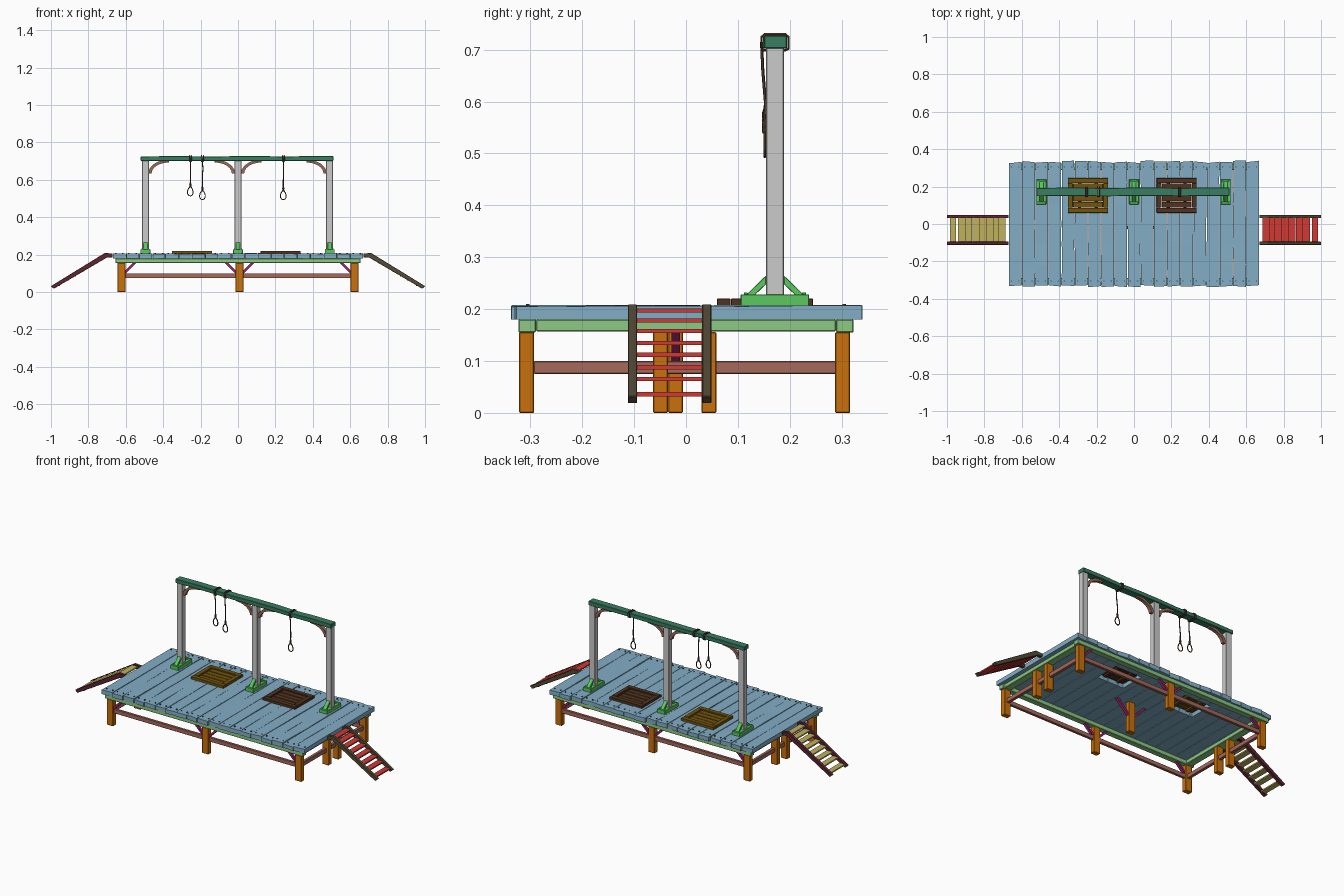
import bpy, bmesh, math, random
from mathutils import Vector

if "Cube" in bpy.data.objects:
    bpy.data.objects.remove(bpy.data.objects["Cube"])
random.seed(4)


def material(name, rgb):
    m = bpy.data.materials.new(name)
    m.diffuse_color = (*[(c / 255) ** 2.2 for c in rgb], 1)
    m.use_nodes = True
    m.node_tree.nodes["Principled BSDF"].inputs["Base Color"].default_value = m.diffuse_color
    return m


def finish(name, bm, mat=None, bevel=0.0):
    bmesh.ops.recalc_face_normals(bm, faces=bm.faces[:])
    me = bpy.data.meshes.new(name)
    bm.to_mesh(me)
    bm.free()
    ob = bpy.data.objects.new(name, me)
    bpy.context.collection.objects.link(ob)
    if mat:
        me.materials.append(mat)
    if bevel:
        b = ob.modifiers.new("bevel", 'BEVEL')
        b.width, b.segments = bevel, 1
    return ob


def loft(bm, rings):
    """Skin closed rings of equal size and cap both ends."""
    vs = [[bm.verts.new(p) for p in r] for r in rings]
    n = len(vs[0])
    for a, b in zip(vs, vs[1:]):
        for i in range(n):
            bm.faces.new((a[i], a[(i + 1) % n], b[(i + 1) % n], b[i]))
    bm.faces.new(vs[0][::-1])
    bm.faces.new(vs[-1])


def box(bm, x0, x1, y0, y1, z0, z1):
    loft(bm, [[(x0, y0, z), (x1, y0, z), (x1, y1, z), (x0, y1, z)] for z in (z0, z1)])


def prism_y(bm, pts, y0, y1):      # xz profile pushed along y
    loft(bm, [[(x, y, z) for x, z in pts] for y in (y0, y1)])


def prism_x(bm, pts, x0, x1):      # yz profile pushed along x
    loft(bm, [[(x, y, z) for y, z in pts] for x in (x0, x1)])


BLUE = material("deck_blue", (130, 172, 196))
LIME = material("frame_green", (140, 200, 130))
ORANGE = material("leg_orange", (200, 112, 20))
SALMON = material("stretcher_salmon", (165, 105, 92))
MAGENTA = material("brace_magenta", (150, 40, 110))
GREEN = material("foot_green", (90, 200, 95))
TEAL = material("crossbeam_green", (60, 125, 98))
BROWN = material("arch_brown", (150, 105, 90))
ROPE = material("rope_brown", (85, 66, 50))

# Deck planks, slightly warped, with uneven ends
N, HALF = 19, 0.67
W = 2 * HALF / N
bm, nails = bmesh.new(), bmesh.new()
for i in range(N):
    x0, x1 = -HALF + i * W + 0.0015, -HALF + (i + 1) * W - 0.0015
    ya, yb = -0.328 - random.uniform(0, 0.008), 0.327 + random.uniform(0, 0.012)
    dz = random.uniform(-0.002, 0.001)
    rings = []
    for k in range(7):
        y = ya + (yb - ya) * k / 6
        j = [random.uniform(-0.0012, 0.0012) for _ in range(4)]
        s = random.uniform(-0.004, 0.004) if k in (0, 6) else 0
        t = 0.206 + dz
        rings.append([(x0 + j[0], y - s, 0.18), (x1 + j[1], y + s, 0.18),
                      (x1 + j[1], y + s, t + j[2]), (x0 + j[0], y - s, t + j[3])])
    loft(bm, rings)
    for nx in (x0 + 0.014, x1 - 0.014):
        for ny in (-0.305, 0.305):
            c = [(nx + 0.004 * math.cos(a * math.pi / 3), ny + 0.004 * math.sin(a * math.pi / 3)) for a in range(6)]
            loft(nails, [[(*p, z) for p in c] for z in (0.2, 0.2095)])
deck = finish("deck_planks", bm, BLUE)
finish("deck_nails", nails, material("nail_dark", (70, 80, 90)))

# Hatch openings cut through the deck
HATCHES = [(-0.246, "left", (112, 84, 22)), (0.228, "right", (82, 54, 36))]
bm = bmesh.new()
for cx, _, _ in HATCHES:
    box(bm, cx - 0.088, cx + 0.088, 0.078, 0.227, 0.1, 0.3)
cutter = finish("hatch_cutter", bm)
cutter.hide_render = True
cutter.hide_viewport = True
cut = deck.modifiers.new("hatches", 'BOOLEAN')
cut.object, cut.operation, cut.solver = cutter, 'DIFFERENCE', 'EXACT'

# Trapdoors: raised frame, inner boards and a batten
for cx, side, rgb in HATCHES:
    bm = bmesh.new()
    w, y0, y1, f = 0.107, 0.06, 0.245, 0.026
    box(bm, cx - w, cx + w, y0, y0 + f, 0.204, 0.22)
    box(bm, cx - w, cx + w, y1 - f, y1, 0.204, 0.22)
    for s in (-1, 1):
        xs = sorted((cx + s * w, cx + s * (w - f)))
        box(bm, *xs, y0 + f + 0.001, y1 - f - 0.001, 0.204, 0.2205)
    h = (y1 - y0 - 2 * f) / 4
    for k in range(4):
        ya = y0 + f + k * h
        box(bm, cx - w + f + 0.002, cx + w - f - 0.002, ya + 0.0015, ya + h - 0.0015, 0.203, 0.213 + 0.001 * (k % 2))
    for s in (-1, 1):
        box(bm, cx + s * 0.045 - 0.009, cx + s * 0.045 + 0.009, y0 + f, y1 - f, 0.192, 0.203)
    finish(side + "_trapdoor", bm, material(side + "_trapdoor", rgb), 0.001)

# Perimeter frame under the deck
bm = bmesh.new()
for s in (-1, 1):
    box(bm, -0.655, 0.655, *sorted((s * 0.289, s * 0.323)), 0.155, 0.18)
    box(bm, *sorted((s * 0.602, s * 0.645)), -0.289, 0.289, 0.157, 0.18)
finish("deck_frame", bm, LIME, 0.002)

# Legs: corners, mid sides, centre and stair supports
bm = bmesh.new()
spots = [(x, y) for x in (-0.623, 0.008, 0.623) for y in (-0.307, 0.302)]
spots += [(0.008, -0.02)] + [(s * 0.623, y) for s in (-1, 1) for y in (-0.049, 0.044)]
for x, y in spots:
    top = 0.18 if y == -0.02 else 0.156
    box(bm, x - 0.021, x + 0.021, y - 0.0145, y + 0.0145, 0, top)
finish("legs", bm, ORANGE, 0.002)

# Stretchers between the legs
bm = bmesh.new()
for s in (-1, 1):
    box(bm, -0.602, 0.602, s * 0.304 - 0.008, s * 0.304 + 0.008, 0.075, 0.1)
    box(bm, s * 0.62 - 0.009, s * 0.62 + 0.009, -0.293, 0.29, 0.075, 0.1)
finish("stretchers", bm, SALMON, 0.0015)

# Diagonal leg braces
bm = bmesh.new()
for y in (-0.307, -0.02, 0.302):
    joints = [(0.029, 1), (-0.013, -1)]
    if y != -0.02:
        joints += [(-0.602, 1), (0.602, -1)]
    for x, d in joints:
        up = 0.02 if y == -0.02 else 0
        prism_y(bm, [(x, 0.098), (x, 0.116), (x + d * (0.042 + up), 0.158 + up), (x + d * (0.06 + up), 0.158 + up)],
                y - 0.008, y + 0.008)
finish("leg_braces", bm, MAGENTA)

# Uprights with feet, foot struts and arched top braces
YC = 0.1715
posts, feet, arches = bmesh.new(), bmesh.new(), bmesh.new()
for x, dirs in ((-0.495, (1,)), (0.0, (-1, 1)), (0.49, (-1,))):
    box(posts, x - 0.0185, x + 0.0185, YC - 0.017, YC + 0.017, 0.206, 0.706)
    box(feet, x - 0.026, x + 0.026, YC - 0.066, YC + 0.066, 0.205, 0.228)
    for s in (-1, 1):
        prism_x(feet, [(YC + s * a, z) for a, z in ((0.017, 0.265), (0.017, 0.248), (0.039, 0.227), (0.056, 0.227))],
                x - 0.011, x + 0.011)
        for nx in (-0.017, 0.017):
            box(feet, x + nx - 0.004, x + nx + 0.004, YC + s * 0.056 - 0.004, YC + s * 0.056 + 0.004, 0.227, 0.232)
    for d in dirs:
        rings = []
        for k in range(7):
            a = math.pi / 2 * k / 6
            c, s = math.cos(a), math.sin(a)
            pi, po = [(x + d * (0.125 - rx * c), 0.635 + rz * s) for rx, rz in ((0.092, 0.058), (0.109, 0.073))]
            rings.append([(p[0], y, p[1]) for p, y in ((pi, YC - 0.01), (po, YC - 0.01), (po, YC + 0.01), (pi, YC + 0.01))])
        loft(arches, rings)
finish("uprights", posts, None, 0.002)
finish("upright_feet", feet, GREEN, 0.001)
finish("arched_braces", arches, BROWN)

# Top crossbeam, slightly uneven
bm = bmesh.new()
rings = []
for k in range(9):
    x = -0.52 + 1.03 * k / 8
    j = random.uniform(-0.0015, 0.0015)
    rings.append([(x, YC - 0.022 + j, 0.702), (x, YC + 0.022 + j, 0.702),
                  (x, YC + 0.022 + j, 0.726 + j), (x, YC - 0.022 + j, 0.726 + j)])
loft(bm, rings)
finish("crossbeam", bm, TEAL, 0.002)


def rope(name, strands, radius):
    cu = bpy.data.curves.new(name, 'CURVE')
    cu.dimensions, cu.bevel_depth, cu.bevel_resolution = '3D', radius, 1
    for pts, closed in strands:
        sp = cu.splines.new('POLY')
        sp.points.add(len(pts) - 1)
        for p, q in zip(sp.points, pts):
            p.co = (*q, 1)
        sp.use_cyclic_u = closed
    ob = bpy.data.objects.new(name, cu)
    bpy.context.collection.objects.link(ob)
    cu.materials.append(ROPE)
    bpy.ops.object.select_all(action='DESELECT')
    ob.select_set(True)
    bpy.context.view_layer.objects.active = ob
    bpy.ops.object.convert(target='MESH')
    bpy.ops.object.shade_smooth_by_angle()


# Hanging ropes: wraps on the beam, knot and loop
for n, (x, low) in enumerate(((-0.255, 0.512), (-0.19, 0.492), (0.242, 0.492))):
    strands = []
    for o in (-0.005, 0.005):
        strands.append(([(x + o, YC + a, z) for a, z in
                         ((-0.026, 0.7), (-0.026, 0.724), (-0.02, 0.7295), (0.02, 0.7295), (0.026, 0.724),
                          (0.026, 0.702), (0.02, 0.699), (-0.02, 0.699))], True))
    loop = [(x + 0.015 * math.sin(t) * (1 - 0.25 * math.cos(t)), 0.152, low + 0.026 + 0.024 * math.cos(t))
            for t in [2 * math.pi * k / 12 for k in range(12)]]
    strands.append((loop, True))
    strands.append(([(x, YC - 0.026, 0.715), (x + 0.002, 0.148, 0.66), (x, 0.153, 0.6), (x, 0.152, low + 0.05)], False))
    rope("hanging_rope_%d" % (n + 1), strands, 0.003)
    knot = [[(x + r * math.cos(a * math.pi / 4), 0.152 + r * math.sin(a * math.pi / 4), low + z) for a in range(8)]
            for r, z in ((0.004, 0.046), (0.006, 0.05), (0.005, 0.056), (0.006, 0.062), (0.005, 0.068), (0.003, 0.074))]
    bm = bmesh.new()
    loft(bm, knot)
    finish("rope_knot_%d" % (n + 1), bm, ROPE)

# End stairs: two bent side rails and eight treads each
for d, side, rail_rgb, tread_rgb in ((-1, "left", (92, 42, 52), (190, 175, 95)), (1, "right", (85, 76, 58), (205, 60, 55))):
    bm = bmesh.new()
    for ya, yb in ((-0.112, -0.094), (0.031, 0.049)):
        prism_y(bm, [(d * x, z) for x, z in ((0.67, 0.186), (0.67, 0.206), (0.712, 0.209), (1.0, 0.032),
                                             (0.985, 0.018), (0.702, 0.184))], ya, yb)
    finish(side + "_stair_rails", bm, material(side + "_rail", rail_rgb), 0.0015)
    bm = bmesh.new()
    for z in (0.197, 0.178, 0.158, 0.135, 0.112, 0.088, 0.065, 0.036):
        x = 0.708 + (0.197 - z) / 0.171 * 0.28
        box(bm, *sorted((d * (x - 0.02), d * min(x + 0.016, 0.985))), -0.095, 0.032, z - 0.004, z + 0.004)
    finish(side + "_stair_treads", bm, material(side + "_tread", tread_rgb))
